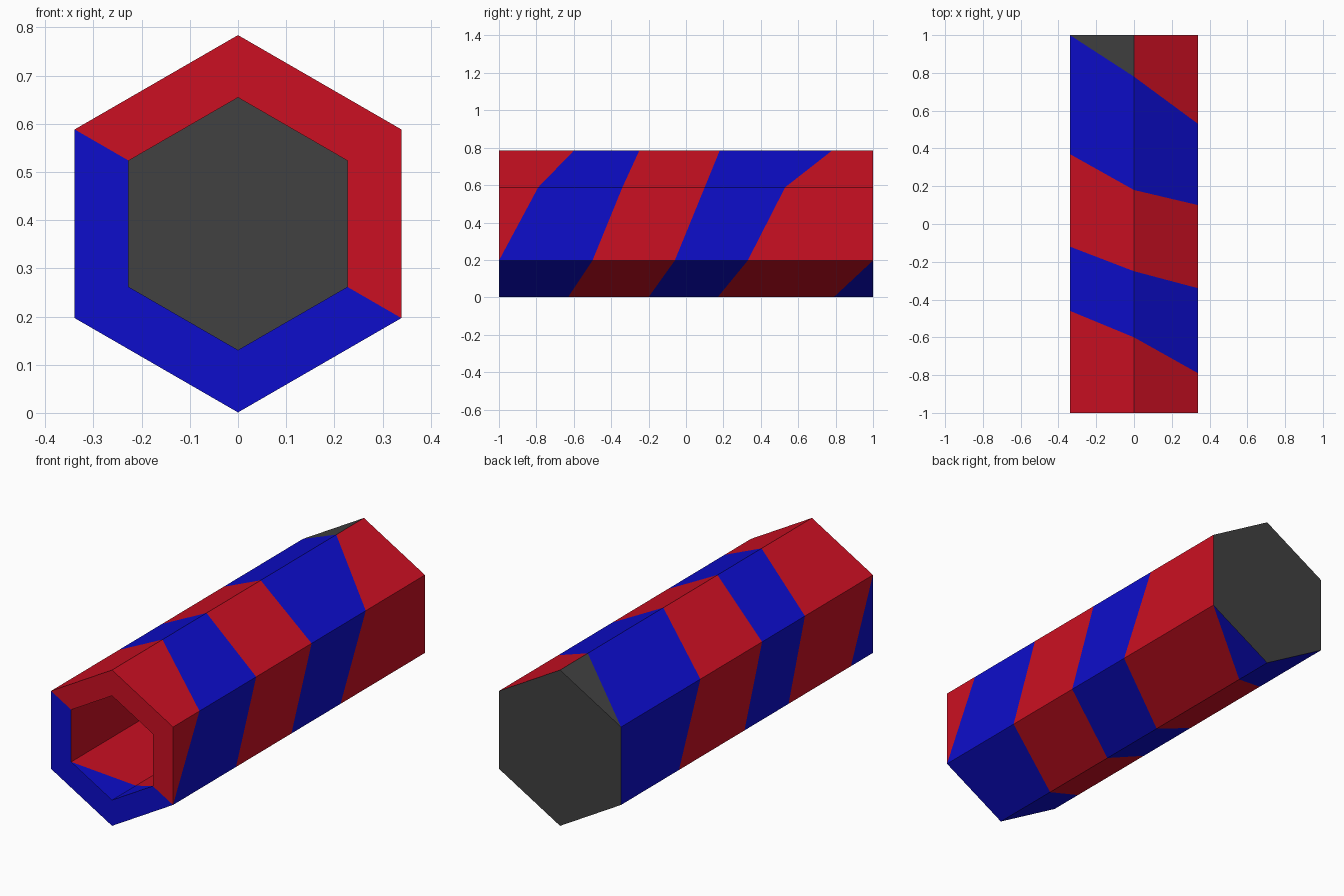
import bpy, bmesh, math

if "Cube" in bpy.data.objects:
    bpy.data.objects.remove(bpy.data.objects["Cube"])

RED, BLUE, GREY = 0, 1, 2
CENTRE_Z, R_OUT, R_IN = 0.3925, 0.3915, 0.262
FLOOR_Y = 0.87


def material(name, rgb):
    m = bpy.data.materials.new(name)
    m.diffuse_color = (*rgb, 1)
    m.use_nodes = True
    m.node_tree.nodes["Principled BSDF"].inputs["Base Color"].default_value = m.diffuse_color
    return m


mats = [material("red", (0.60, 0.005, 0.016)),
        material("blue", (0.004, 0.004, 0.60)),
        material("dark_grey", (0.052, 0.052, 0.052))]


def corner(k, radius, y):
    # Hexagon corners, counted from the lower right one upwards
    a = math.radians(60 * k - 30)
    return (radius * math.cos(a), y, CENTRE_Z + radius * math.sin(a))


def add_face(bm, points, colour, flip=False):
    unique = []
    for p in points:
        if p not in unique:
            unique.append(p)
    if len(unique) < 3:
        return
    if flip:
        unique.reverse()
    bm.faces.new([bm.verts.new(p) for p in unique]).material_index = colour


def add_strips(bm, k, radius, cuts, first, end, flip=False):
    # Side panel k, split along its length; each cut is (y, y, colour behind it)
    k2 = (k + 1) % 6
    a, b, colour = -1, -1, first
    for a2, b2, nxt in cuts + [(end, end, None)]:
        add_face(bm, [corner(k, radius, a), corner(k, radius, a2),
                      corner(k2, radius, b2), corner(k2, radius, b)], colour, flip)
        a, b, colour = a2, b2, nxt


def finish(bm, name):
    bmesh.ops.remove_doubles(bm, verts=bm.verts, dist=0.0005)
    mesh = bpy.data.meshes.new(name)
    bm.to_mesh(mesh)
    bm.free()
    for m in mats:
        mesh.materials.append(m)
    bpy.context.collection.objects.link(bpy.data.objects.new(name, mesh))


# Stripe edges winding round the tube: y at each corner passed, with start corner
blue_edge = (0, [-1, -0.79, -0.60, -0.46, -0.33, -0.20, -0.06,
                 0.10, 0.18, 0.37, 0.54, 0.79, 1])
red_edge = (3, [-1, -0.825, -0.63, -0.50, -0.34, -0.25, -0.12,
                0.02, 0.17, 0.33, 0.53, 0.78, 1])

bm = bmesh.new()
for k in range(6):
    k2 = (k + 1) % 6
    front = RED if k < 3 else BLUE

    # Striped outer wall
    cuts = []
    for colour, (start, ys) in ((BLUE, blue_edge), (RED, red_edge)):
        for i in range(len(ys) - 1):
            if (start + i) % 6 == k:
                behind = GREY if k == 2 and ys[i + 1] == 1 else colour
                cuts.append((ys[i], ys[i + 1], behind))
    add_strips(bm, k, R_OUT, sorted(cuts), front, 1)

    # Front rim
    add_face(bm, [corner(k, R_IN, -1), corner(k, R_OUT, -1),
                  corner(k2, R_OUT, -1), corner(k2, R_IN, -1)], front)

    # Inner wall, with a blue patch at the bottom of the mouth
    inner = {4: [(-1, -0.81, RED)], 5: [(-0.81, -1, RED)]}.get(k, [])
    add_strips(bm, k, R_IN, inner, BLUE if inner else RED, FLOOR_Y, flip=True)

# Back cap and the floor of the bore
add_face(bm, [corner(k, R_OUT, 1) for k in range(6)], GREY, flip=True)
add_face(bm, [corner(k, R_IN, FLOOR_Y) for k in range(6)], GREY)
finish(bm, "striped_tube")
